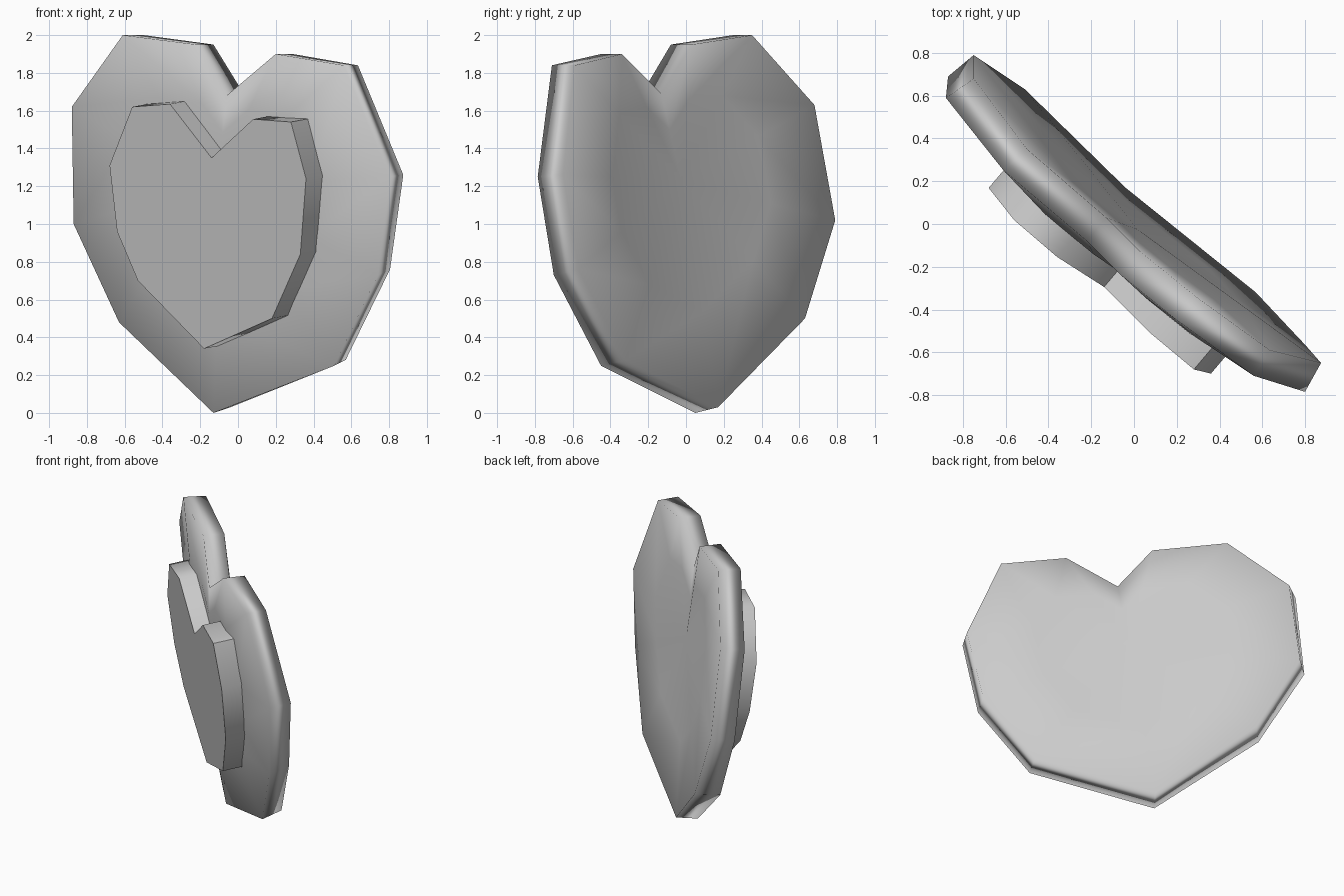
import bpy
import bmesh
import math
from mathutils import Vector

default_cube = bpy.data.objects.get("Cube")
if default_cube:
    bpy.data.objects.remove(default_cube, do_unlink=True)

# Plane of the tilted heart: forward is the side the raised plate sits on
BACKWARD = Vector((0.846, 1.0, 0.16)).normalized()
FORWARD = -BACKWARD


def make_material(name, colour):
    material = bpy.data.materials.new(name)
    material.use_nodes = True
    material.diffuse_color = colour
    material.node_tree.nodes["Principled BSDF"].inputs["Base Color"].default_value = colour
    return material


def add_ring(bm, points):
    return [bm.verts.new(point) for point in points]


def bridge(bm, first, second):
    count = len(first)
    for i in range(count):
        j = (i + 1) % count
        bm.faces.new((first[i], first[j], second[j], second[i]))


def add_cap(bm, rim, points, centre_push, flatness):
    """Close a rim with an inner ring, levelled by flatness, and a centre."""
    centre = sum(points, Vector()) / len(points) + FORWARD * centre_push
    inner_points = [point.lerp(centre, 0.42) for point in points]
    inner = add_ring(bm, [point + FORWARD * (centre - point).dot(FORWARD) * flatness
                          for point in inner_points])
    bridge(bm, rim, inner)
    tip = bm.verts.new(centre)
    for i, vert in enumerate(inner):
        bm.faces.new((vert, inner[(i + 1) % len(inner)], tip))


def finish(bm, name, material):
    bmesh.ops.recalc_face_normals(bm, faces=bm.faces)
    mesh = bpy.data.meshes.new(name)
    bm.to_mesh(mesh)
    bm.free()
    mesh.materials.append(material)
    mesh.shade_smooth()
    item = bpy.data.objects.new(name, mesh)
    bpy.context.collection.objects.link(item)
    return item


grey = make_material("plain grey", (0.6, 0.6, 0.6, 1.0))

# Heart body: front and back rims, from the notch around through the point
front_rim = [Vector(p) for p in (
    (-.06, -.24, 1.68), (.2, -.45, 1.9), (.56, -.71, 1.84), (.8, -.785, 1.25),
    (.74, -.7, .73), (.51, -.45, .25), (-.13, .05, 0), (-.63, .51, .48),
    (-.87, .69, 1), (-.88, .59, 1.62), (-.61, .25, 2), (-.22, -.08, 1.95))]
back_rim = [Vector(p) for p in (
    (.03, -.13, 1.69), (.29, -.34, 1.9), (.635, -.59, 1.84), (.875, -.65, 1.26),
    (.805, -.57, .76), (.57, -.32, .28), (-.04, .17, .03), (-.51, .63, .5),
    (-.75, .79, 1.02), (-.75, .68, 1.63), (-.5, .35, 2), (-.13, .03, 1.95))]

# The body is bowed: domed in front, gently hollow behind
bm = bmesh.new()
front_ring = add_ring(bm, front_rim)
back_ring = add_ring(bm, back_rim)
bridge(bm, front_ring, back_ring)
add_cap(bm, front_ring, front_rim, 0.07, 0.85)
add_cap(bm, back_ring, back_rim, 0.04, 0.0)
heart_body = finish(bm, "heart_body", grey)
heart_body.modifiers.new("Even shading", "WEIGHTED_NORMAL")

# Raised plate: a smaller heart outline laid on the tilted plane and thickened
plate_outline = (
    (-.14, 1.35), (.08, 1.555), (.28, 1.54), (.36, 1.24), (.33, .84), (.18, .5),
    (-.18, .34), (-.53, .7), (-.64, .96), (-.68, 1.31), (-.56, 1.62), (-.36, 1.635))
plate_front = [Vector((x, -.846 * x - .16 * z - .197, z)) for x, z in plate_outline]

bm = bmesh.new()
face_ring = add_ring(bm, plate_front)
base_ring = add_ring(bm, [point + BACKWARD * 0.14 for point in plate_front])
bridge(bm, face_ring, base_ring)
bm.faces.new(face_ring)
bm.faces.new(base_ring[::-1])
raised_plate = finish(bm, "raised_plate", grey)
raised_plate.data.set_sharp_from_angle(angle=math.radians(60))
